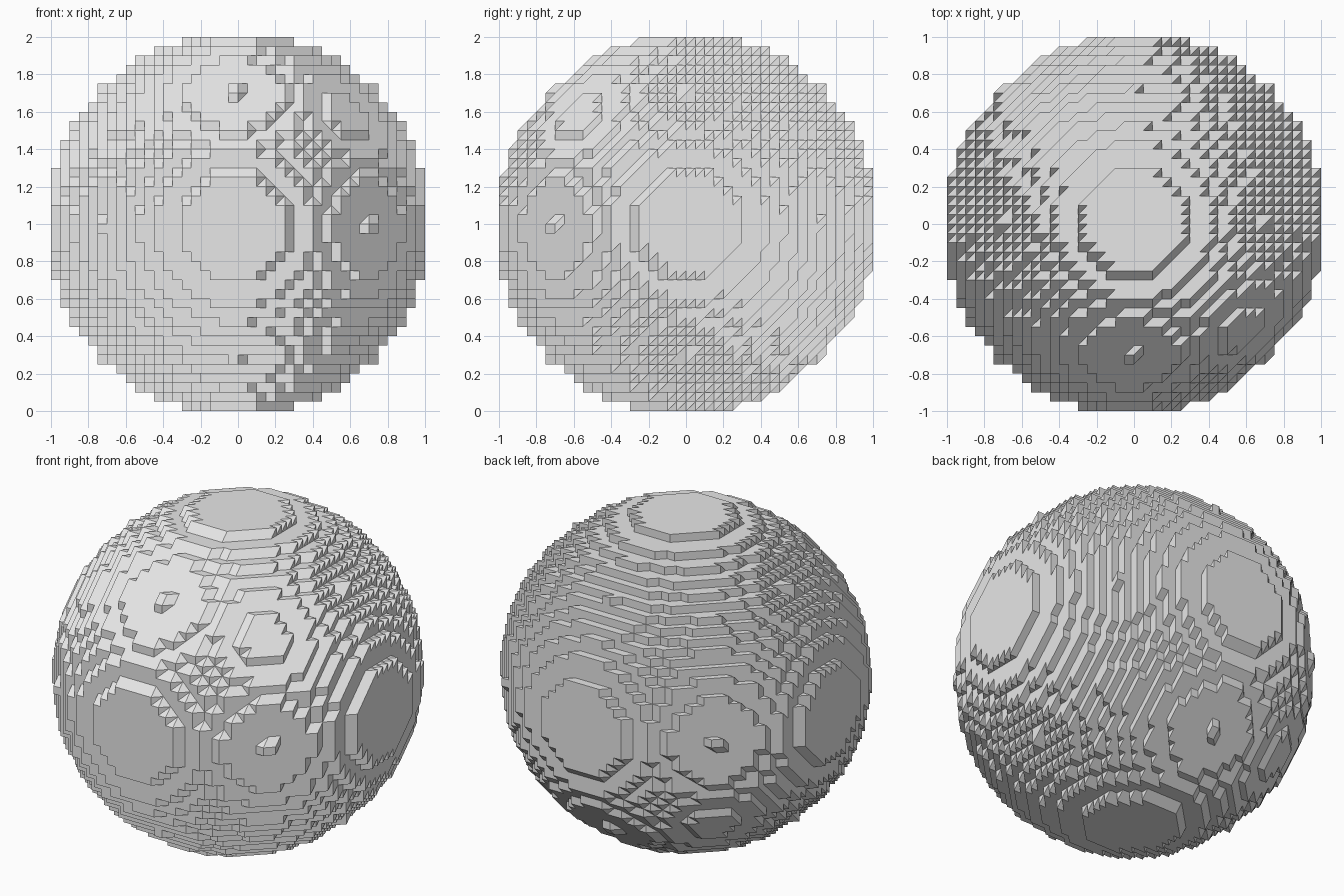
import bpy
import bmesh
from itertools import product
from mathutils import Vector

# Remove the default cube
if "Cube" in bpy.data.objects:
    bpy.data.objects.remove(bpy.data.objects["Cube"], do_unlink=True)

STEPS = 20             # lattice steps per unit
RADIUS_SQ = 392        # squared radius of the solid lattice points

# One lattice cell split into six tetrahedra, corners named by their xyz offsets
CELL_SPLIT = ("010 000 110 011", "101 100 001 111", "000 111 110 011",
              "000 111 011 001", "000 111 001 100", "000 111 100 110")
TETS = [[tuple(map(int, corner)) for corner in tet.split()] for tet in CELL_SPLIT]


def solid(p):
    return p[0] ** 2 + p[1] ** 2 + p[2] ** 2 <= RADIUS_SQ


def outward(tri, inner):
    """Order a triangle so that it faces away from the solid point."""
    a, b, c = (Vector(p) for p in tri)
    facing = (b - a).cross(c - a).dot(Vector(inner) - a)
    return tri if facing < 0 else tri[::-1]


# Collect the stepped skin: triangles that close off each solid point
skin = {}
for x, y, z in product(range(-STEPS, STEPS), repeat=3):
    corners = {o: (x + o[0], y + o[1], z + o[2]) for o in product((0, 1), repeat=3)}
    state = {o: solid(p) for o, p in corners.items()}
    if all(state.values()) or not any(state.values()):
        continue
    for tet in TETS:
        inside = [o for o in tet if state[o]]
        if len(inside) != 1:
            continue
        tri = [corners[o] for o in tet if not state[o]]
        key = frozenset(tri)
        if key in skin:
            del skin[key]      # shared by two filled cells, so not on the skin
        else:
            skin[key] = outward(tri, corners[inside[0]])

# Build the ball mesh
bm = bmesh.new()
verts = {}
for tri in skin.values():
    for p in tri:
        if p not in verts:
            verts[p] = bm.verts.new(Vector(p) / STEPS)
    bm.faces.new([verts[p] for p in tri])
mesh = bpy.data.meshes.new("stepped_ball")
bm.to_mesh(mesh)
bm.free()
mesh.shade_flat()

# Plain grey material
grey = bpy.data.materials.new("light_grey")
grey.use_nodes = True
grey.diffuse_color = (0.8, 0.8, 0.8, 1)
grey.node_tree.nodes["Principled BSDF"].inputs["Base Color"].default_value = (0.8, 0.8, 0.8, 1)
mesh.materials.append(grey)

ball = bpy.data.objects.new("stepped_ball", mesh)
ball.location.z = 1
bpy.context.collection.objects.link(ball)
